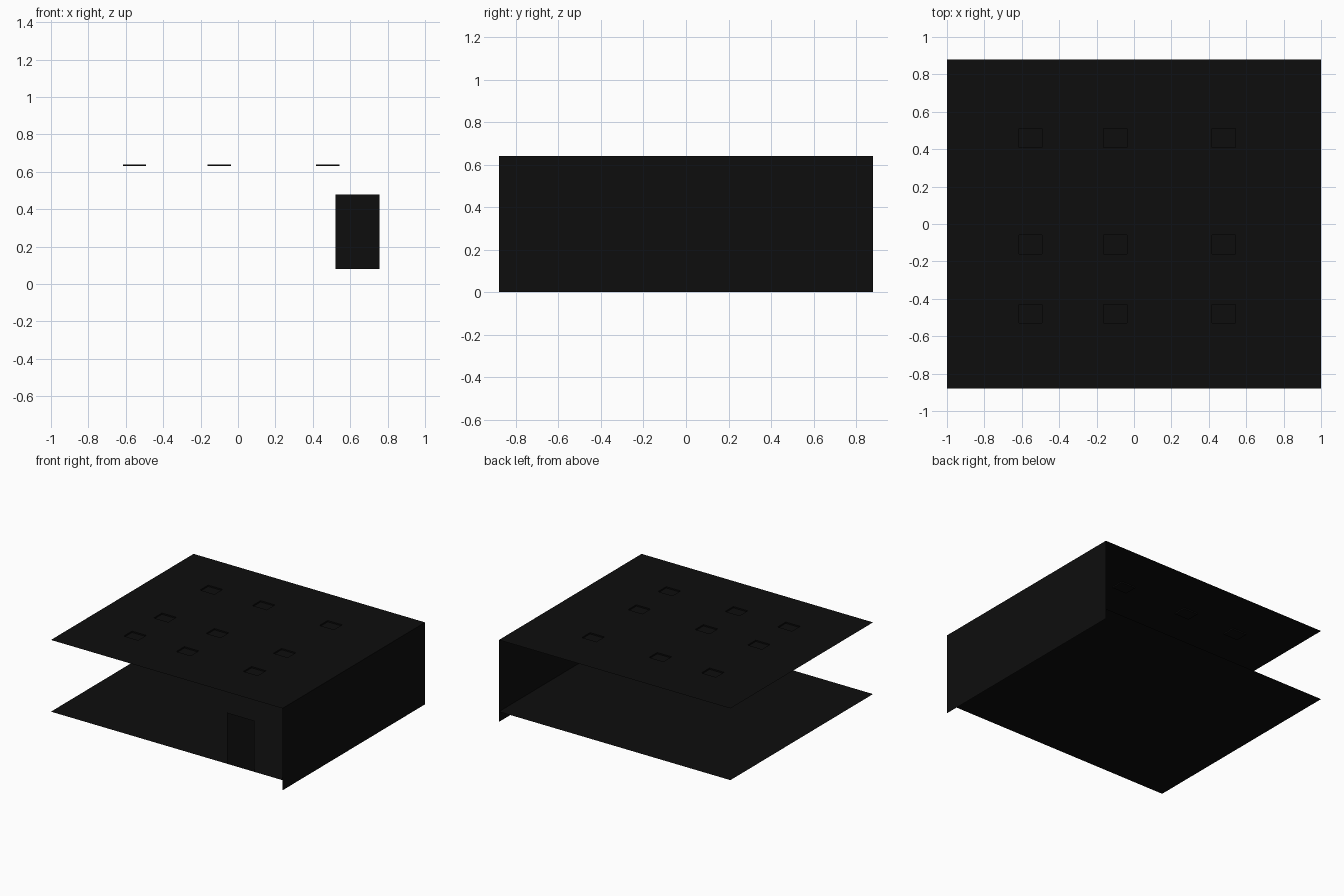
import bpy, bmesh

if "Cube" in bpy.data.objects:
    bpy.data.objects.remove(bpy.data.objects["Cube"])

X, Y, TOP, FLOOR = 1.0, 0.88, 0.64, 0.08

black = bpy.data.materials.new("near_black")
black.diffuse_color = (0.004, 0.004, 0.004, 1)
black.use_nodes = True
black.node_tree.nodes["Principled BSDF"].inputs["Base Color"].default_value = black.diffuse_color


def finish(name, bm):
    me = bpy.data.meshes.new(name)
    bm.to_mesh(me)
    bm.free()
    me.materials.append(black)
    ob = bpy.data.objects.new(name, me)
    bpy.context.collection.objects.link(ob)
    return ob


def quad(name, corners):
    bm = bmesh.new()
    bm.faces.new([bm.verts.new(c) for c in corners])
    return finish(name, bm)


# floor slab surface, raised above the foot of the side wall
quad("floor", [(-X, -Y, FLOOR), (X, -Y, FLOOR), (X, Y, FLOOR), (-X, Y, FLOOR)])

# single side wall, full height
quad("side_wall", [(X, -Y, 0), (X, Y, 0), (X, Y, TOP), (X, -Y, TOP)])

# door panel in the front plane
quad("door", [(0.52, -Y, FLOOR), (0.757, -Y, FLOOR), (0.757, -Y, 0.48), (0.52, -Y, 0.48)])

# ceiling with nine shallow recessed light trays
light_x, light_y = (-0.553, -0.10, 0.48), (-0.48, -0.11, 0.46)
hx, hy, depth = 0.062, 0.05, 0.01
xs = [-X] + [c + s * hx for c in light_x for s in (-1, 1)] + [X]
ys = [-Y] + [c + s * hy for c in light_y for s in (-1, 1)] + [Y]
bm = bmesh.new()
grid = [[bm.verts.new((x, y, TOP)) for y in ys] for x in xs]
trays = []
for i in range(len(xs) - 1):
    for j in range(len(ys) - 1):
        f = bm.faces.new((grid[i][j], grid[i + 1][j], grid[i + 1][j + 1], grid[i][j + 1]))
        if i % 2 and j % 2:
            trays.append(f)
new = bmesh.ops.extrude_discrete_faces(bm, faces=trays)["faces"]
for f in new:
    for v in f.verts:
        v.co.z -= depth
bmesh.ops.remove_doubles(bm, verts=bm.verts, dist=1e-5)
finish("ceiling", bm)
